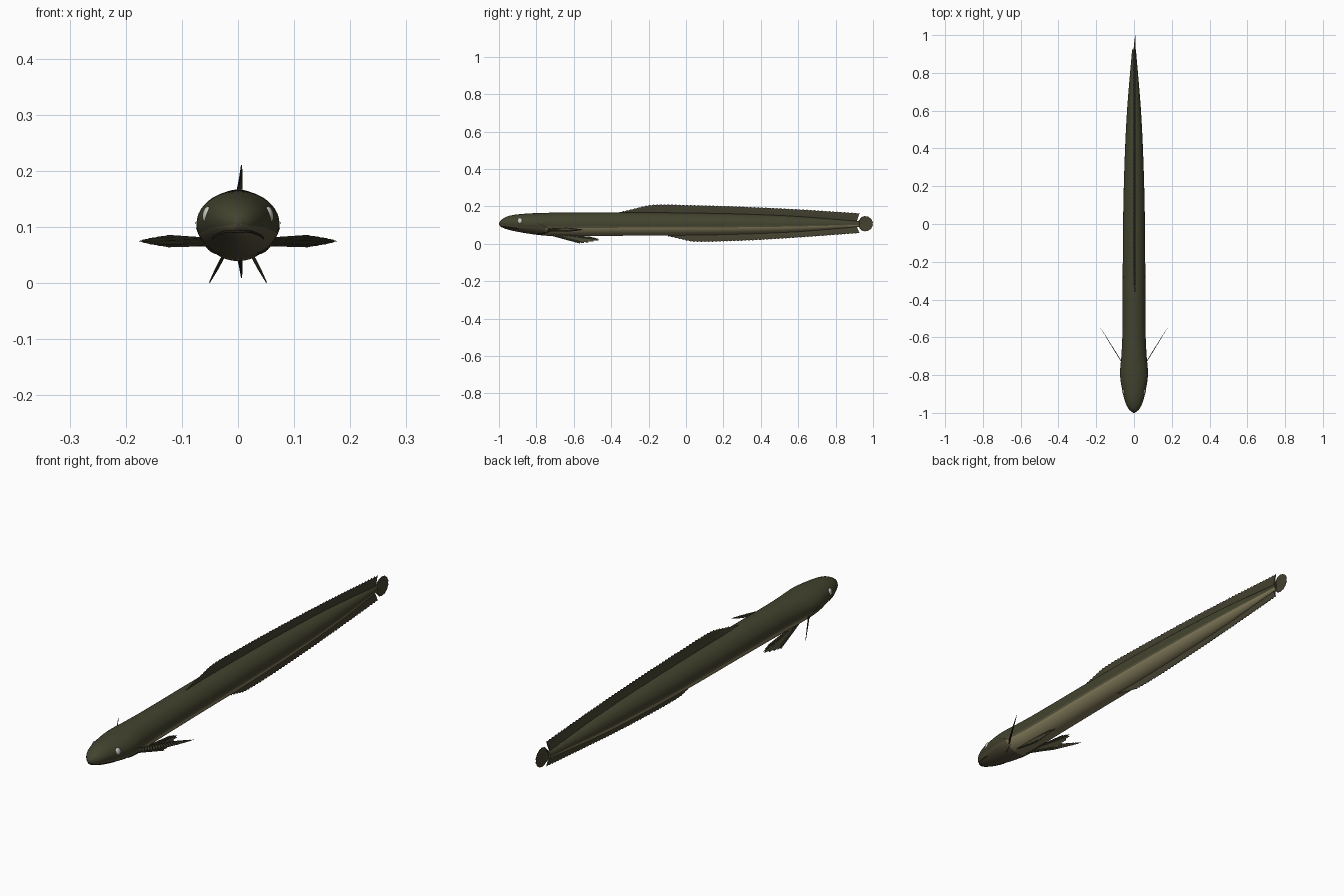
import bpy, bmesh, math
from mathutils import Vector

if "Cube" in bpy.data.objects:
    bpy.data.objects.remove(bpy.data.objects["Cube"])


def material(name, col):
    m = bpy.data.materials.new(name)
    m.diffuse_color = (*col, 1)
    m.use_nodes = True
    m.node_tree.nodes["Principled BSDF"].inputs["Base Color"].default_value = m.diffuse_color
    return m


BACK = material("dark olive", (0.056, 0.056, 0.028))
FLANK = material("brown olive", (0.095, 0.085, 0.045))
BELLY = material("pale belly", (0.25, 0.22, 0.115))
FIN = material("fin olive", (0.058, 0.054, 0.029))
DARK = material("dark crease", (0.018, 0.017, 0.01))
EYE = material("eye grey", (0.6, 0.6, 0.56))

# Body stations: y, half width, bottom z, top z
STATIONS = [(-1.0, .004, .102, .112), (-.985, .024, .088, .130), (-.95, .044, .075, .148),
            (-.9, .058, .064, .157), (-.8, .074, .048, .164), (-.7, .067, .040, .166),
            (-.6, .062, .040, .166), (-.3, .060, .043, .167), (0, .058, .045, .165),
            (.3, .051, .051, .159), (.6, .037, .064, .146), (.925, .010, .090, .120)]


def lerp_table(table, y):
    """Smooth interpolation through a table sorted by its first column."""
    y = min(max(y, table[0][0]), table[-1][0])
    i = max(k for k in range(len(table) - 1) if table[k][0] <= y)
    a, b = table[i], table[i + 1]
    p, q = table[max(i - 1, 0)], table[min(i + 2, len(table) - 1)]
    d = b[0] - a[0]
    u = (y - a[0]) / d
    out = []
    for c in range(1, len(a)):
        m0 = (b[c] - p[c]) / (b[0] - p[0]) * d
        m1 = (q[c] - a[c]) / (q[0] - a[0]) * d
        out.append((2*u**3 - 3*u*u + 1) * a[c] + (u**3 - 2*u*u + u) * m0
                   + (3*u*u - 2*u**3) * b[c] + (u**3 - u*u) * m1)
    return out


def skin(y, t, lift=0.0):
    """Point on the body surface at station y and angle t."""
    w, lo, hi = lerp_table(STATIONS, y)
    return Vector(((w + lift) * math.cos(t), y,
                   (lo + hi) / 2 + ((hi - lo) / 2 + lift) * math.sin(t)))


def finish(bm, name, mats, angle=40):
    bmesh.ops.recalc_face_normals(bm, faces=bm.faces)
    me = bpy.data.meshes.new(name)
    bm.to_mesh(me)
    bm.free()
    ob = bpy.data.objects.new(name, me)
    bpy.context.collection.objects.link(ob)
    for m in mats:
        me.materials.append(m)
    bpy.ops.object.select_all(action='DESELECT')
    bpy.context.view_layer.objects.active = ob
    ob.select_set(True)
    bpy.ops.object.shade_smooth_by_angle(angle=math.radians(angle))
    return ob


def make_body():
    bm = bmesh.new()
    n = 40
    ys = [-1, -.996, -.991, -.985, -.975, -.963] + [-.95 + .025 * i for i in range(76)]
    rings = [[bm.verts.new(skin(y, 2 * math.pi * k / n)) for k in range(n)] for y in ys]
    for i in range(len(ys) - 1):
        for k in range(n):
            f = bm.faces.new((rings[i][k], rings[i][(k + 1) % n],
                              rings[i + 1][(k + 1) % n], rings[i + 1][k]))
            s = math.sin(2 * math.pi * (k + .5) / n)
            # pale underside, brownish chin and edge band
            if s < -.36:
                f.material_index = 2 if ys[i] > -.77 else 1
            elif s < -.23 and ys[i] > -.77:
                f.material_index = 1
    bm.faces.new(rings[0])
    bm.faces.new(rings[-1])
    return finish(bm, "body", [BACK, FLANK, BELLY], 60)


def make_fin(name, base, tip, rays, thick, across, jag=0.0, bulge=0.0, mat=FIN):
    """Ribbed fin: base(s) and tip(s) are curves, thickness runs along across."""
    bm = bmesh.new()
    across = Vector(across).normalized()
    rows = []
    count = rays * 2
    for i in range(count + 1):
        s = i / count
        b, e = Vector(base(s)), Vector(tip(s))
        if i % 2:
            e -= (e - b).normalized() * jag
        rib = thick * (.5 if i % 2 else 1)
        row = []
        for u, g in ((0, 1), (.5, .9), (1, .3)):
            p = b.lerp(e, u) + across * bulge * math.sin(u * 2.2)
            row.append((bm.verts.new(p + across * rib * g / 2),
                        bm.verts.new(p - across * rib * g / 2)))
        rows.append(row)
    for r, q in zip(rows, rows[1:]):
        for j in range(2):
            for side in (0, 1):
                bm.faces.new((r[j][side], r[j + 1][side], q[j + 1][side], q[j][side]))
        for j in (0, 2):
            bm.faces.new((r[j][0], q[j][0], q[j][1], r[j][1]))
    for r in (rows[0], rows[-1]):
        for j in range(2):
            bm.faces.new((r[j][0], r[j + 1][0], r[j + 1][1], r[j][1]))
    return finish(bm, name, [mat], 30)


def make_strip(name, points, width):
    """Thin crease plate lying on the skin."""
    bm = bmesh.new()
    prev = None
    for y, t in points:
        pair = [bm.verts.new(skin(y, t, .0012) + Vector((0, 0, d))) for d in (width, -width)]
        if prev:
            bm.faces.new((prev[0], pair[0], pair[1], prev[1]))
        prev = pair
    return finish(bm, name, [DARK])


make_body()

# Long fins on the back and underside
DORSAL = [(-.36, .168), (-.27, .190), (-.18, .209), (0, .208), (.3, .199), (.6, .185), (.93, .164)]
ANAL = [(-.10, .040), (-.03, .024), (.04, .010), (.3, .015), (.6, .032), (.93, .056)]


def span(a, b, s):
    return a + (b - a) * s


def dorsal_base(s):
    y = span(-.36, .912, s)
    return (0, y, lerp_table(STATIONS, y)[2] - .006)


def dorsal_tip(s):
    y = span(-.355, .928, s)
    return (.004, y, lerp_table(DORSAL, y)[0])


def anal_base(s):
    y = span(-.10, .912, s)
    return (0, y, lerp_table(STATIONS, y)[1] + .006)


def anal_tip(s):
    y = span(-.095, .928, s)
    return (.004, y, lerp_table(ANAL, y)[0])


make_fin("dorsal_fin", dorsal_base, dorsal_tip, 64, .007, (1, 0, 0), .004, .003)
make_fin("anal_fin", anal_base, anal_tip, 52, .007, (1, 0, 0), .004, .003)


# Rounded fan at the tail
def tail_tip(s):
    a = math.radians(span(-118, 118, s))
    return (.007, .958 + .042 * math.cos(a), .107 + .041 * math.sin(a))


make_fin("tail_fin", lambda s: (0, .916, span(.100, .112, s)), tail_tip,
         9, .006, (1, -.1, 0), .002)

# Paired fins, eyes and gill creases
for side, label in ((-1, "left"), (1, "right")):
    def pec_base(s):
        return (side * .050, -.755, span(.066, .081, s))

    def pec_tip(s):
        c = 2 * s - 1
        u = 1 - .42 * abs(c) ** 1.4
        return (side * span(.050, .177, u), span(-.755, -.550, u), .075 + .011 * c)

    make_fin(label + "_pectoral_fin", pec_base, pec_tip, 8, .004, (1, -side * .62, 0), .006)

    PELVIC = [(0, -.565, .001), (.3, -.52, .008), (.65, -.462, .022), (1, -.50, .036)]

    def pel_base(s):
        return (side * .026, span(-.735, -.66, s), .048)

    def pel_tip(s):
        y, z = lerp_table(PELVIC, s)
        return (side * (.028 + (.045 - z) * .52), y, z)

    make_fin(label + "_pelvic_fin", pel_base, pel_tip, 7, .006, (side, 0, .5), .014)

    # Eye set into the side of the head
    bpy.ops.mesh.primitive_uv_sphere_add(segments=20, ring_count=12, radius=1)
    eye = bpy.context.object
    eye.name = label + "_eye"
    at = skin(-.888, math.radians(14))
    eye.location = (side * (at.x - .003), at.y, at.z + .001)
    eye.scale = (.007, .013, .014)
    eye.rotation_euler = (0, -side * .2, side * -.25)
    eye.data.materials.append(EYE)
    bpy.ops.object.shade_smooth()

    # Gill opening behind the head
    gill = [(-.79 + .06 * math.sin(math.pi * k / 10), math.radians(span(-62, 2, k / 10)))
            for k in range(11)]
    if side < 0:
        gill = [(y, math.pi - t) for y, t in gill]
    make_strip(label + "_gill_slit", gill, .0018)

# Mouth line wrapping under the snout
half = []
for k in range(15):
    y = span(-.895, -.988, k / 14)
    w, lo, hi = lerp_table(STATIONS, y)
    zm = span(.080, .094, k / 14)
    half.append((y, math.asin(max(-1, (zm - (lo + hi) / 2) / ((hi - lo) / 2)))))
t_end = half[-1][1]
cross = [(-.988 - .004 * math.sin(math.pi * k / 8), span(t_end, -math.pi - t_end, k / 8))
         for k in range(1, 8)]
make_strip("mouth_line", half + cross + [(y, -math.pi - t) for y, t in reversed(half)], .002)
